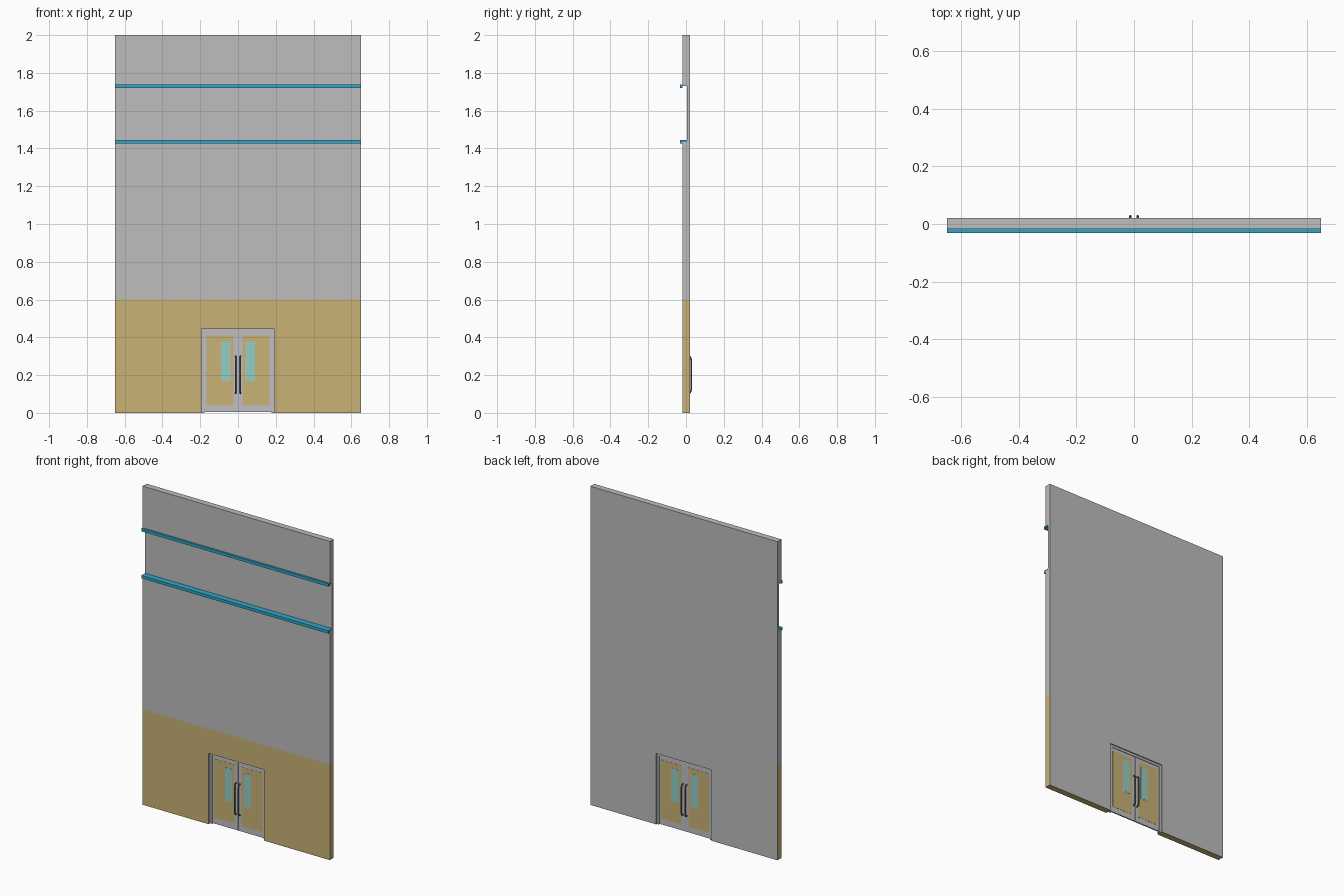
import bpy, bmesh
from mathutils import Vector

if "Cube" in bpy.data.objects:
    bpy.data.objects.remove(bpy.data.objects["Cube"], do_unlink=True)


def material(name, r, g, b):
    m = bpy.data.materials.new(name)
    m.use_nodes = True
    m.diffuse_color = (r, g, b, 1)
    m.node_tree.nodes["Principled BSDF"].inputs["Base Color"].default_value = (r, g, b, 1)
    return m


GREY = material("wall grey", 0.51, 0.51, 0.51)
TAN = material("warm tan", 0.58, 0.45, 0.18)
BLUE = material("ledge blue", 0.03, 0.38, 0.58)
FRAME = material("door frame grey", 0.53, 0.53, 0.56)
GLASS = material("pale glass", 0.27, 0.63, 0.56)
METAL = material("handle metal", 0.16, 0.16, 0.18)

HALF_W, FRONT, BACK = 0.65, -0.018, 0.021
RECESS_Y, RECESS_LOW, RECESS_HIGH = 0.006, 1.435, 1.73
DOOR_W, DOOR_H, TAN_H = 0.193, 0.445, 0.6
DOOR_Y = 0.006


def finish(bm, name, *mats):
    bmesh.ops.recalc_face_normals(bm, faces=bm.faces)
    mesh = bpy.data.meshes.new(name)
    bm.to_mesh(mesh)
    bm.free()
    for m in mats:
        mesh.materials.append(m)
    ob = bpy.data.objects.new(name, mesh)
    bpy.context.collection.objects.link(ob)
    return ob


def extrude_profile(points, half):
    """Sweep a (y, z) outline along x."""
    bm = bmesh.new()
    face = bm.faces.new([bm.verts.new((-half, y, z)) for y, z in points])
    new = bmesh.ops.extrude_face_region(bm, geom=[face])["geom"]
    bmesh.ops.translate(bm, vec=(2 * half, 0, 0),
                        verts=[v for v in new if isinstance(v, bmesh.types.BMVert)])
    return bm


def box(name, x, y, z, mat):
    bm = extrude_profile([(y[0], z[0]), (y[1], z[0]), (y[1], z[1]), (y[0], z[1])],
                         (x[1] - x[0]) / 2)
    bmesh.ops.translate(bm, vec=((x[0] + x[1]) / 2, 0, 0), verts=bm.verts)
    return finish(bm, name, mat)


# Wall with a recessed band and a doorway
bm = extrude_profile([(FRONT, 0), (BACK, 0), (BACK, 2), (FRONT, 2),
                      (FRONT, RECESS_HIGH), (RECESS_Y, RECESS_HIGH),
                      (RECESS_Y, RECESS_LOW), (FRONT, RECESS_LOW)], HALF_W)
for co, no in (((DOOR_W, 0, 0), (1, 0, 0)), ((-DOOR_W, 0, 0), (1, 0, 0)),
               ((0, 0, DOOR_H), (0, 0, 1)), ((0, 0, TAN_H), (0, 0, 1))):
    bmesh.ops.bisect_plane(bm, geom=bm.verts[:] + bm.edges[:] + bm.faces[:],
                           plane_co=co, plane_no=no)
hole = [f for f in bm.faces
        if abs(f.calc_center_median().x) < DOOR_W and f.calc_center_median().z < DOOR_H]
bmesh.ops.delete(bm, geom=hole, context="FACES")
rim = [e for e in bm.edges if e.is_boundary
       and abs(e.verts[0].co.y - e.verts[1].co.y) < 1e-5]
jambs = bmesh.ops.bridge_loops(bm, edges=rim)["faces"]
bmesh.ops.recalc_face_normals(bm, faces=bm.faces)
# Tan base on the front, ends and underside; the back and jambs stay grey
for f in bm.faces:
    if f not in jambs and f.calc_center_median().z < TAN_H and f.normal.y < 0.5:
        f.material_index = 1
finish(bm, "wall", GREY, TAN)

# Blue ledges with a dropped front lip
for name, z in (("lower_ledge", RECESS_LOW), ("upper_ledge", RECESS_HIGH)):
    top = z + 0.009
    finish(extrude_profile([(-0.031, top), (RECESS_Y, top), (RECESS_Y, z),
                            (FRONT, z), (FRONT, z - 0.009), (-0.031, z - 0.009)],
                           HALF_W), name, BLUE)

# Door frame
for name, s in (("left", 1), ("right", -1)):
    box(name + "_frame_post", sorted((s * DOOR_W, s * 0.178)),
        (DOOR_Y - 0.008, DOOR_Y + 0.008), (0, DOOR_H), FRAME)
box("frame_head", (-0.178, 0.178), (DOOR_Y - 0.008, DOOR_Y + 0.008), (0.43, DOOR_H), FRAME)


def handle(name, x, side):
    """Pull bar standing off one face of the door."""
    cu = bpy.data.curves.new(name, "CURVE")
    cu.dimensions = "3D"
    cu.bevel_depth = 0.0042
    cu.bevel_resolution = 2
    cu.use_fill_caps = True
    path = [(0.004, 0.104), (0.014, 0.106), (0.019, 0.113), (0.021, 0.122),
            (0.021, 0.282), (0.019, 0.291), (0.014, 0.298), (0.004, 0.3)]
    sp = cu.splines.new("POLY")
    sp.points.add(len(path) - 1)
    for p, (d, z) in zip(sp.points, path):
        p.co = (x, DOOR_Y + side * d, z, 1)
    cu.materials.append(METAL)
    ob = bpy.data.objects.new(name, cu)
    bpy.context.collection.objects.link(ob)
    bpy.ops.object.select_all(action="DESELECT")
    ob.select_set(True)
    bpy.context.view_layer.objects.active = ob
    bpy.ops.object.convert(target="MESH")
    bpy.ops.object.shade_smooth_by_angle()


# Door leaves: grey border, tan panel, glass slot, handles on both faces
for name, s in (("left", 1), ("right", -1)):
    def span(a, b):
        return sorted((s * a, s * b))
    box(name + "_door_leaf", span(0.001, 0.178), (DOOR_Y - 0.004, DOOR_Y + 0.004),
        (0.004, 0.43), FRAME)
    box(name + "_door_panel", span(0.025, 0.168), (DOOR_Y - 0.005, DOOR_Y + 0.005),
        (0.04, 0.41), TAN)
    box(name + "_window_trim", span(0.041, 0.091), (DOOR_Y - 0.006, DOOR_Y + 0.006),
        (0.168, 0.378), FRAME)
    box(name + "_window_glass", span(0.045, 0.087), (DOOR_Y - 0.0065, DOOR_Y + 0.0065),
        (0.172, 0.374), GLASS)
    for face, side in (("front", -1), ("back", 1)):
        handle(f"{name}_{face}_handle", s * 0.013, side)
